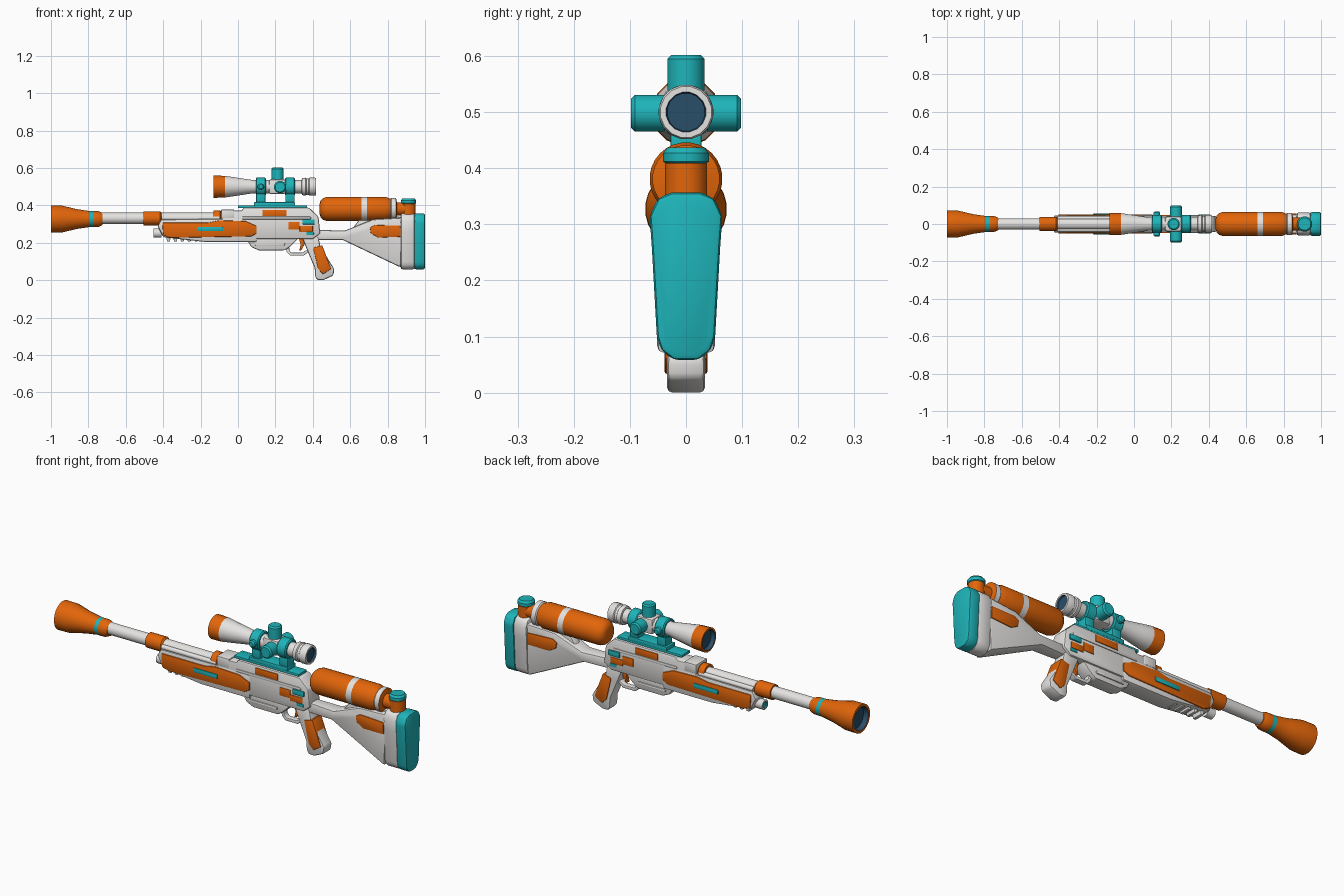
import bpy, bmesh, math
from mathutils import Vector

cube = bpy.data.objects.get("Cube")
if cube:
    bpy.data.objects.remove(cube, do_unlink=True)


def material(name, rgb):
    m = bpy.data.materials.new(name)
    m.use_nodes = True
    m.diffuse_color = (*rgb, 1)
    m.node_tree.nodes["Principled BSDF"].inputs["Base Color"].default_value = (*rgb, 1)
    return m


MATS = [material("white", (.78, .77, .75)), material("orange", (.76, .13, .003)),
        material("teal", (.013, .46, .49)), material("dark blue", (.022, .075, .14))]
WHITE, ORANGE, TEAL, LENS = range(4)


def finish(bm, name, bevel=0, mat=WHITE):
    """Turn a bmesh into an object, with rounded edges and angle-based smoothing."""
    bmesh.ops.recalc_face_normals(bm, faces=bm.faces)
    if bevel:
        hard = [e for e in bm.edges if e.calc_face_angle(0) > .5]
        bmesh.ops.bevel(bm, geom=hard, offset=bevel, segments=2, profile=.5,
                        affect='EDGES', clamp_overlap=True, material=mat)
    mesh = bpy.data.meshes.new(name)
    bm.to_mesh(mesh)
    bm.free()
    for m in MATS:
        mesh.materials.append(m)
    mesh.polygons.foreach_set("use_smooth", [True] * len(mesh.polygons))
    mesh.set_sharp_from_angle(angle=math.radians(35))
    obj = bpy.data.objects.new(name, mesh)
    bpy.context.collection.objects.link(obj)


def side_profile(name, mat, half, pts, bevel=.008, width=None):
    """Extrude an x-z outline across y; width(x) may replace the half width."""
    width = width or (lambda x: half)
    bm = bmesh.new()
    ends = [[bm.verts.new((x, s * width(x), z)) for x, z in pts] for s in (-1, 1)]
    skin(bm, ends, mat)
    finish(bm, name, bevel, mat)


def end_profile(name, mat, x0, x1, pts, bevel):
    """Extrude a mirrored y-z outline along x."""
    loop = pts + [(-y, z) for y, z in reversed(pts)]
    bm = bmesh.new()
    skin(bm, [[bm.verts.new((x, y, z)) for y, z in loop] for x in (x0, x1)], mat)
    finish(bm, name, bevel, mat)


def skin(bm, loops, mat):
    for a, b in zip(loops, loops[1:]):
        for i in range(len(a)):
            j = (i + 1) % len(a)
            bm.faces.new((a[i], a[j], b[j], b[i])).material_index = mat
    for loop in (loops[0], loops[-1]):
        bm.faces.new(loop).material_index = mat


def block(name, mat, x0, x1, z0, z1, half, bevel=.005):
    side_profile(name, mat, half, [(x0, z0), (x1, z0), (x1, z1), (x0, z1)], bevel)


def turned(name, axis, centre, rings, sides=24):
    """Lathe along an axis; each ring is (offset, radius, colour up to the next ring)."""
    u, v = {'x': ('y', 'z'), 'y': ('z', 'x'), 'z': ('x', 'y')}[axis]
    bm = bmesh.new()
    loops = []
    for t, r, _ in rings:
        loop = []
        for k in range(sides):
            a = math.tau * (k + .5) / sides
            p = Vector(centre)
            for ax, d in ((axis, t), (u, r * math.cos(a)), (v, r * math.sin(a))):
                setattr(p, ax, getattr(p, ax) + d)
            loop.append(bm.verts.new(p))
        loops.append(loop)
    for a, b, ring in zip(loops, loops[1:], rings):
        for i in range(sides):
            j = (i + 1) % sides
            bm.faces.new((a[i], a[j], b[j], b[i])).material_index = ring[2]
    bm.faces.new(loops[0]).material_index = rings[0][2]
    bm.faces.new(loops[-1]).material_index = rings[-1][2]
    finish(bm, name)


def knob(name, mat, axis, centre, r, t0, t1, sides=20):
    e = .007 if t1 > t0 else -.007
    turned(name, axis, centre, [(t0, r, mat), (t1 - e, r, mat), (t1, r - .007, mat)], sides)


# Barrel with flared muzzle
turned("muzzle", 'x', (0, 0, .327), [
    (-.975, .055, LENS), (-1, .06, ORANGE), (-1, .073, ORANGE), (-.94, .072, ORANGE),
    (-.86, .053, ORANGE), (-.792, .043, TEAL), (-.772, .043, ORANGE),
    (-.745, .042, ORANGE), (-.725, .033, ORANGE)])
turned("barrel", 'x', (0, 0, .331), [(-.73, .03, WHITE), (0, .03, WHITE)])
knob("barrel_collar", ORANGE, 'x', (0, 0, .331), .038, -.505, -.41)
knob("rear_barrel_collar", ORANGE, 'x', (0, 0, .333), .041, -.13, -.09)
for s in (-1, 1):
    turned("side_tube", 'x', (0, s * .031, .333), [(-.41, .012, WHITE), (-.1, .012, WHITE)], 12)

# Handguard and the parts beneath it
side_profile("handguard", WHITE, .046, [
    (-.41, .325), (-.43, .29), (-.4, .23), (-.18, .205), (.1, .205), (.1, .33)])
side_profile("handguard_panel", ORANGE, .051, [
    (-.405, .308), (-.4, .24), (-.36, .226), (-.18, .23), (.07, .234), (.1, .25),
    (.1, .29), (.04, .316), (-.1, .32), (-.16, .308)], .005)
block("handguard_slot", TEAL, -.22, -.08, .262, .285, .055, .004)
turned("lower_tube", 'x', (0, 0, .252), [
    (-.448, .014, TEAL), (-.452, .017, WHITE), (-.452, .025, WHITE), (-.41, .025, WHITE)], 16)
for i in range(6):
    x = -.385 + i * .037
    side_profile("rail_tooth", WHITE, .028, [
        (x, .24), (x + .006, .207), (x + .021, .207), (x + .027, .24)], .003)

# Receiver
side_profile("receiver", WHITE, .044, [
    (-.09, .3), (-.09, .372), (.02, .372), (.03, .388), (.38, .388), (.43, .34),
    (.44, .25), (.4, .22), (.05, .22)])
block("front_sight_block", WHITE, -.09, -.02, .33, .378, .046)
block("receiver_step", WHITE, .02, .39, .325, .34, .048)
block("ejection_port", ORANGE, .13, .26, .342, .376, .048, .003)
block("receiver_panel", ORANGE, .27, .33, .27, .312, .047, .002)
block("receiver_rear_panel", ORANGE, .33, .4, .258, .29, .047, .002)
block("selector", TEAL, .345, .41, .298, .325, .052, .004)
block("catch", TEAL, .365, .405, .242, .257, .047, .002)
side_profile("lower_receiver", WHITE, .036, [
    (.04, .23), (.07, .178), (.11, .16), (.25, .16), (.28, .18), (.33, .23)])
block("lower_receiver_rib", WHITE, .09, .25, .185, .2, .041)
side_profile("trigger_guard", WHITE, .015, [
    (.25, .22), (.26, .15), (.28, .131), (.35, .131), (.39, .16), (.38, .17),
    (.345, .147), (.285, .147), (.275, .16), (.27, .22)], .003)
side_profile("trigger", ORANGE, .01, [
    (.325, .225), (.335, .19), (.328, .16), (.338, .16), (.355, .19), (.36, .225)], .002)

# Grip
side_profile("grip", WHITE, .034, [
    (.34, .235), (.43, .235), (.44, .18), (.515, .06), (.51, .025), (.455, 0), (.425, 0),
    (.412, .02), (.41, .065), (.37, .16)], .01)
side_profile("grip_panel", ORANGE, .038, [
    (.402, .173), (.45, .187), (.498, .06), (.455, .032), (.428, .06)], .004)


# Shoulder stock, widening towards the rear
def stock_width(x):
    return .03 + .022 * (x - .4) / .47


side_profile("stock", WHITE, 0, [
    (.4, .27), (.4, .215), (.56, .215), (.87, .068), (.88, .335), (.72, .325), (.57, .265)],
    .01, stock_width)
side_profile("stock_panel", ORANGE, 0, [
    (.705, .28), (.73, .295), (.868, .292), (.87, .232), (.75, .228), (.71, .25)],
    .003, lambda x: stock_width(x) + .005)
side_profile("tank_cradle", WHITE, .022, [(.6, .26), (.66, .34), (.87, .34), (.87, .26)])
butt = [(.025, .357), (.05, .347), (.065, .315), (.061, .26), (.052, .1), (.044, .075), (.022, .058)]
end_profile("butt_plate", WHITE, .87, .945, [(y * .95, z) for y, z in butt], .01)
end_profile("butt_pad", TEAL, .942, 1, butt, .01)

# Air tank and its valve
turned("air_tank", 'x', (0, 0, .381), [
    (.437, .03, ORANGE), (.442, .046, ORANGE), (.455, .058, ORANGE), (.475, .065, ORANGE),
    (.66, .065, WHITE), (.69, .065, ORANGE), (.79, .065, ORANGE), (.815, .055, WHITE),
    (.82, .06, WHITE), (.845, .06, ORANGE), (.85, .035, ORANGE), (.91, .035, ORANGE)], 28)
knob("valve", ORANGE, 'z', (.912, 0, 0), .038, .34, .415)
turned("valve_cap", 'z', (.912, 0, 0), [
    (.408, .036, TEAL), (.412, .041, TEAL), (.427, .041, TEAL), (.437, .033, TEAL)])

# Scope mount
block("scope_rail", TEAL, .0, .37, .386, .4, .034, .003)
block("mount_base", TEAL, .085, .305, .395, .418, .036)
for x in (.122, .278):
    block("mount_post", TEAL, x - .025, x + .025, .405, .48, .028)
    turned("mount_ring", 'x', (x, 0, .5), [
        (-.027, .043, TEAL), (-.022, .049, TEAL), (.022, .049, TEAL), (.027, .043, TEAL)])
for s in (-1, 1):
    knob("ring_bolt", TEAL, 'y', (.122, 0, .5), .018, s * .03, s * .068, 12)

# Scope with adjustment knobs
turned("scope", 'x', (0, 0, .5), [
    (-.11, .048, LENS), (-.13, .052, ORANGE), (-.13, .061, ORANGE), (-.07, .059, WHITE),
    (-.01, .05, WHITE), (.08, .036, WHITE), (.34, .036, WHITE), (.342, .046, WHITE),
    (.362, .049, WHITE), (.366, .044, WHITE), (.378, .044, WHITE), (.382, .049, WHITE),
    (.41, .049, WHITE), (.418, .046, WHITE), (.418, .036, LENS), (.41, .034, LENS)], 16)
block("scope_turret_body", WHITE, .165, .255, .46, .54, .04, .012)
knob("top_knob", TEAL, 'z', (.212, 0, .5), .033, .02, .102)
for s in (-1, 1):
    knob("side_knob", TEAL, 'y', (.225, 0, .498), .033, s * .02, s * .098)
